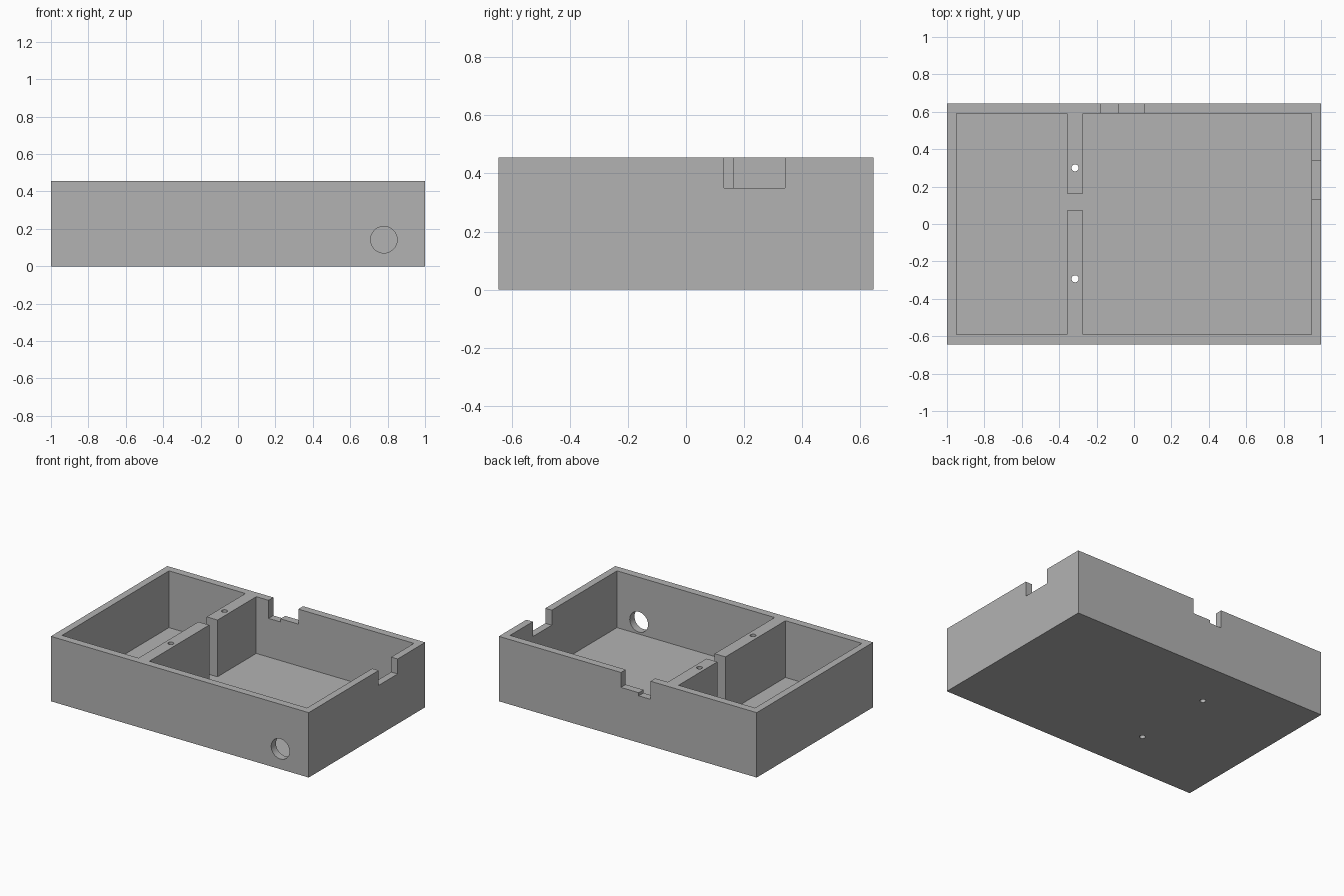
import bpy, bmesh, math
from mathutils import Vector

if "Cube" in bpy.data.objects:
    bpy.data.objects.remove(bpy.data.objects["Cube"], do_unlink=True)

HALF_X, HALF_Y, HEIGHT = 1.0, 0.645, 0.455
IN_X, IN_Y, FLOOR = 0.95, 0.592, 0.057
OVER = 0.1  # how far cutters run past the surface

grey = bpy.data.materials.new("plain grey")
grey.use_nodes = True
grey.diffuse_color = (0.45, 0.45, 0.45, 1)
grey.node_tree.nodes["Principled BSDF"].inputs["Base Color"].default_value = grey.diffuse_color


def prism(name, points, start, end, axis):
    """Extrude a flat profile from start to end along the named axis."""
    def place(a, b, c):
        return {"x": Vector((c, a, b)), "y": Vector((a, c, b)), "z": Vector((a, b, c))}[axis]
    bm = bmesh.new()
    face = bm.faces.new([bm.verts.new(place(a, b, start)) for a, b in points])
    result = bmesh.ops.extrude_face_region(bm, geom=[face])
    moved = [g for g in result["geom"] if isinstance(g, bmesh.types.BMVert)]
    bmesh.ops.translate(bm, verts=moved, vec=place(0, 0, end - start))
    bmesh.ops.recalc_face_normals(bm, faces=bm.faces)
    mesh = bpy.data.meshes.new(name)
    bm.to_mesh(mesh)
    bm.free()
    mesh.materials.append(grey)
    obj = bpy.data.objects.new(name, mesh)
    bpy.context.collection.objects.link(obj)
    return obj


def rect(a0, a1, b0, b1):
    return [(a0, b0), (a1, b0), (a1, b1), (a0, b1)]


def circle(a, b, radius, sides):
    turn = math.tau / sides
    return [(a + radius * math.cos(i * turn), b + radius * math.sin(i * turn)) for i in range(sides)]


# Outer block
case = prism("open_case", rect(-HALF_X, HALF_X, -HALF_Y, HALF_Y), 0, HEIGHT, "z")
top = HEIGHT + OVER

# Two chambers joined by the gap between the divider halves
div_l, div_r, gap_f, gap_b = -0.357, -0.273, 0.072, 0.163
chambers = [(-IN_X, -IN_Y), (div_l, -IN_Y), (div_l, gap_f), (div_r, gap_f),
            (div_r, -IN_Y), (IN_X, -IN_Y), (IN_X, IN_Y), (div_r, IN_Y),
            (div_r, gap_b), (div_l, gap_b), (div_l, IN_Y), (-IN_X, IN_Y)]

# Stepped notch in the back wall
step = [(-0.177, top), (-0.177, 0.328), (-0.085, 0.328),
        (-0.085, 0.35), (0.053, 0.35), (0.053, top)]

cutters = [
    prism("chamber_cutter", chambers, FLOOR, top, "z"),
    prism("back_notch_cutter", step, IN_Y - 0.02, HALF_Y + OVER, "y"),
    prism("side_notch_cutter", rect(0.13, 0.34, 0.35, top), IN_X - 0.02, HALF_X + OVER, "x"),
    prism("front_hole_cutter", circle(0.78, 0.142, 0.071, 48), -HALF_Y - OVER, -IN_Y + 0.02, "y"),
]
# Screw holes down through the divider
for y in (-0.293, 0.3):
    cutters.append(prism("screw_hole_cutter", circle(-0.315, y, 0.019, 32), -OVER, top, "z"))

for cutter in cutters:
    cutter.hide_render = True
    mod = case.modifiers.new(cutter.name, "BOOLEAN")
    mod.operation = "DIFFERENCE"
    mod.solver = "EXACT"
    mod.object = cutter

# Bake the cuts and drop the cutters
bpy.context.view_layer.update()
graph = bpy.context.evaluated_depsgraph_get()
baked = bpy.data.meshes.new_from_object(case.evaluated_get(graph))
case.modifiers.clear()
case.data = baked
for cutter in cutters:
    bpy.data.objects.remove(cutter, do_unlink=True)

# Smooth only the round hole walls
bpy.ops.object.select_all(action="DESELECT")
case.select_set(True)
bpy.context.view_layer.objects.active = case
bpy.ops.object.shade_smooth_by_angle(angle=math.radians(30))
